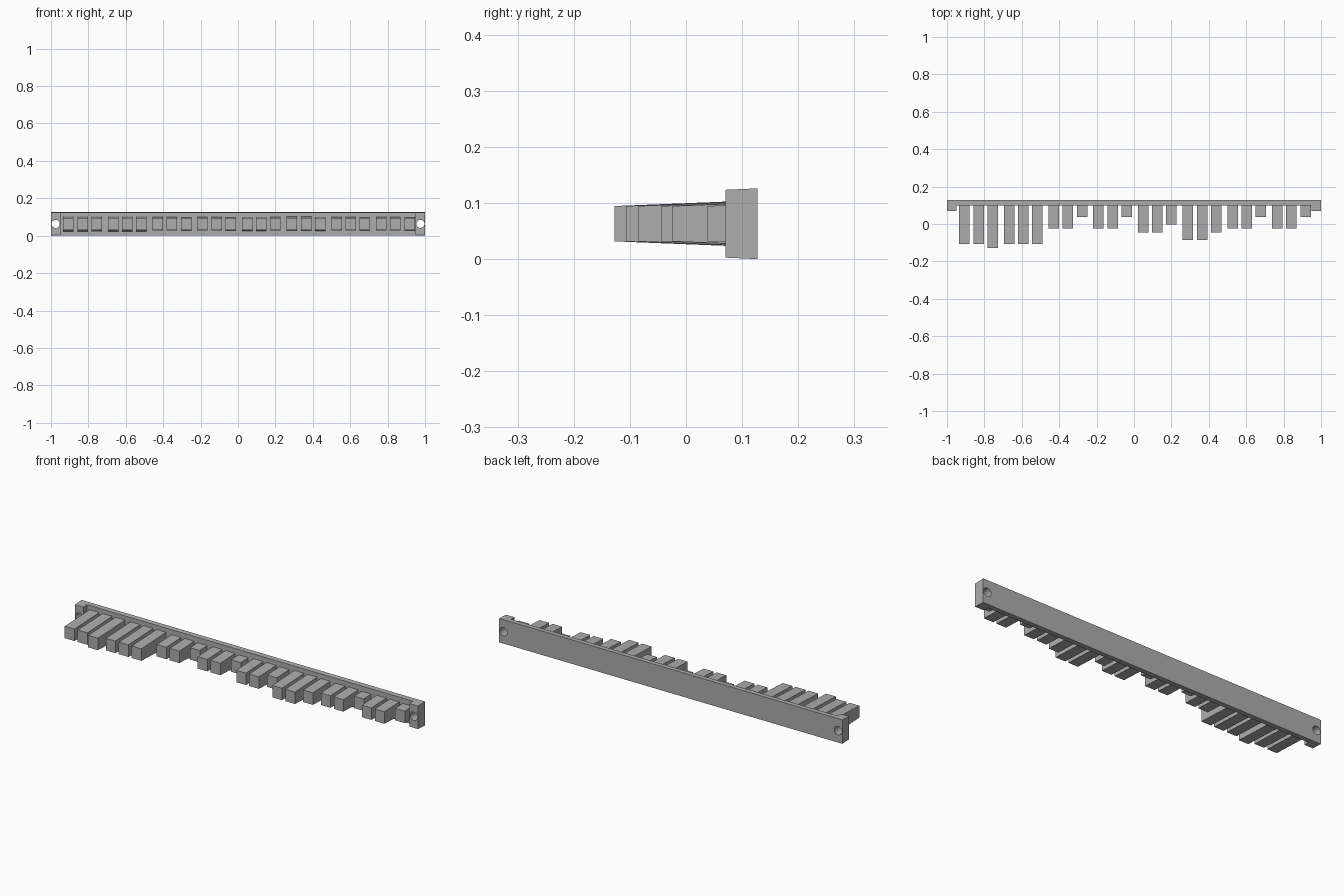
import bpy
import bmesh
import math

cube = bpy.data.objects.get("Cube")
if cube:
    bpy.data.objects.remove(cube, do_unlink=True)

grey = bpy.data.materials.new("plain grey")
grey.use_nodes = True
colour = (0.42, 0.42, 0.42, 1)
grey.diffuse_color = colour
grey.node_tree.nodes["Principled BSDF"].inputs["Base Color"].default_value = colour

MID = 0.063      # height of the centre line
BACK = 0.127     # rear face
WEB = 0.1        # front face of the thin plate


def drafted_prism(name, outline, half_height):
    """Extrude a plan outline up and down; half_height(y) gives the draft."""
    bm = bmesh.new()
    low = [bm.verts.new((x, y, MID - half_height(y))) for x, y in outline]
    high = [bm.verts.new((x, y, MID + half_height(y))) for x, y in outline]
    bm.faces.new(low)
    bm.faces.new(high)
    for i in range(len(outline)):
        j = (i + 1) % len(outline)
        bm.faces.new((low[i], low[j], high[j], high[i]))
    bmesh.ops.recalc_face_normals(bm, faces=bm.faces[:])
    mesh = bpy.data.meshes.new(name)
    bm.to_mesh(mesh)
    bm.free()
    mesh.materials.append(grey)
    obj = bpy.data.objects.new(name, mesh)
    bpy.context.collection.objects.link(obj)
    return obj


# Backing strip with a thicker lug at each end
lug_front, lug_in = 0.07, 0.95
outline = [(-1, BACK), (-1, lug_front), (-lug_in, lug_front), (-lug_in, WEB),
           (lug_in, WEB), (lug_in, lug_front), (1, lug_front), (1, BACK)]
strip = drafted_prism("backing_strip", outline,
                      lambda y: MID - 0.045 * (BACK - y))

# Round screw holes through the lugs
for side in (-1, 1):
    bpy.ops.mesh.primitive_cylinder_add(
        vertices=24, radius=0.022, depth=0.3,
        location=(side * 0.975, WEB, MID), rotation=(math.pi / 2, 0, 0))
    cutter = bpy.context.object
    cutter.name = "hole_cutter"
    cutter.hide_render = True
    cutter.data.materials.append(grey)
    cut = strip.modifiers.new("screw hole", "BOOLEAN")
    cut.operation = "DIFFERENCE"
    cut.solver = "EXACT"
    cut.object = cutter
    bpy.context.view_layer.objects.active = strip
    bpy.ops.object.modifier_apply(modifier=cut.name)
    bpy.data.objects.remove(cutter, do_unlink=True)

# Teeth in groups of three; each digit is a length step
groups = ["998", "888", "441", "441", "553", "775", "441", "441"]
groups[0] = "889"
step = 0.0207
for g, steps in enumerate(groups):
    for i, s in enumerate(steps):
        x = -0.907 + 0.239 * g + 0.0757 * i
        tip = 0.059 - step * int(s)
        w = 0.028
        # same tip size for every tooth, widening toward the strip
        drafted_prism(f"tooth_{g * 3 + i + 1}",
                      [(x - w, tip), (x + w, tip),
                       (x + w, WEB + 0.004), (x - w, WEB + 0.004)],
                      lambda y: 0.0315 + 0.04 * (y - tip))
